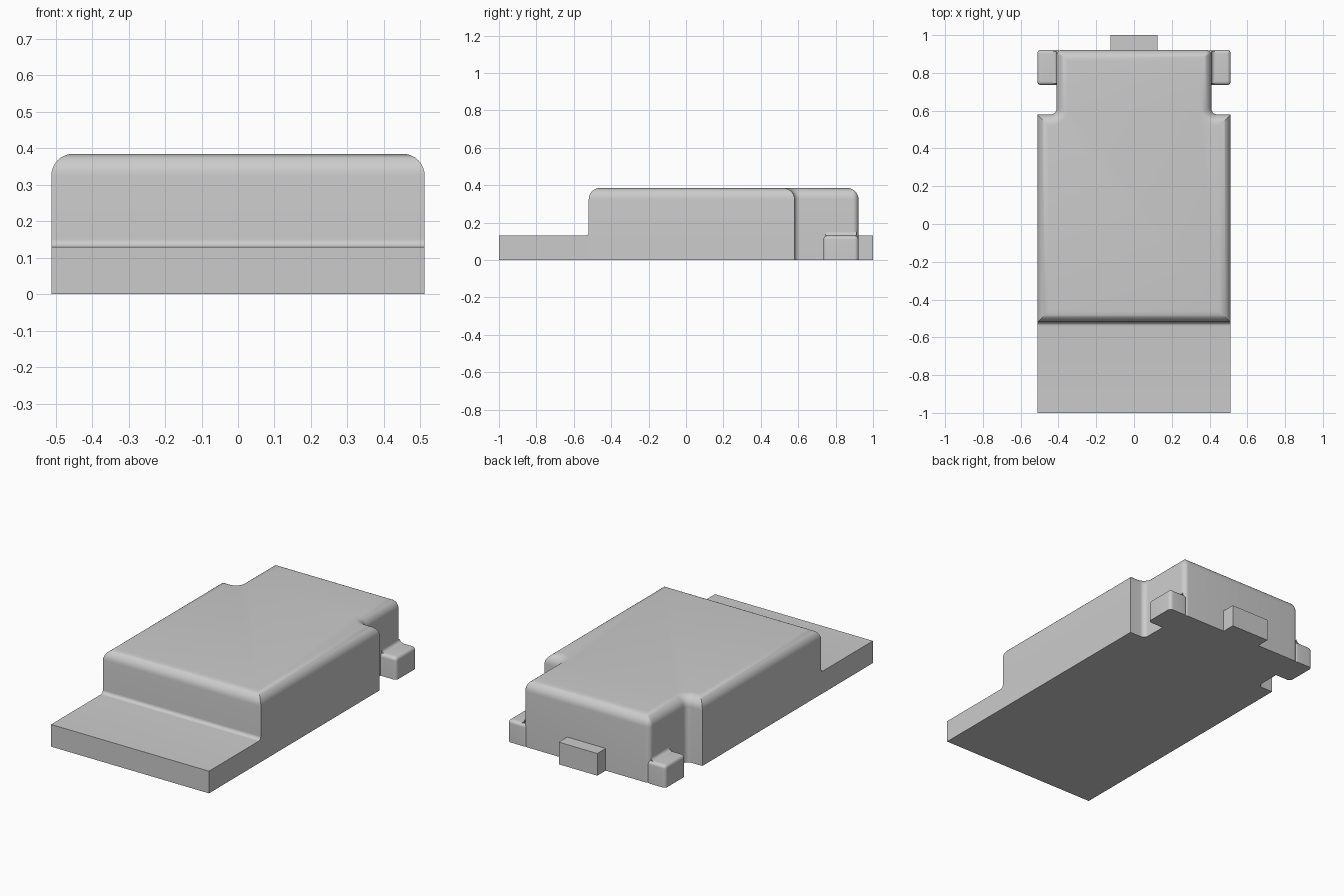
import bpy
import bmesh
from math import sin, cos, pi, radians
from mathutils import Vector

cube = bpy.data.objects.get("Cube")
if cube:
    bpy.data.objects.remove(cube, do_unlink=True)

STEPS = 8
HALF_WIDTH = 0.512
NECK = 0.41      # half width of the narrow rear
STEP_Z = 0.13    # height of the front plate, lugs and tab
COVE = 0.02      # radius of the small inner fillets

grey = bpy.data.materials.new("light grey")
grey.use_nodes = True
grey.diffuse_color = (0.6, 0.6, 0.6, 1)
grey.node_tree.nodes["Principled BSDF"].inputs["Base Color"].default_value = (0.6, 0.6, 0.6, 1)


def finish(name, bm):
    """Clean the mesh, link it and smooth its rounded edges."""
    bmesh.ops.remove_doubles(bm, verts=bm.verts, dist=1e-5)
    bmesh.ops.recalc_face_normals(bm, faces=bm.faces)
    mesh = bpy.data.meshes.new(name)
    bm.to_mesh(mesh)
    bm.free()
    mesh.materials.append(grey)
    obj = bpy.data.objects.new(name, mesh)
    bpy.context.collection.objects.link(obj)
    bpy.ops.object.select_all(action='DESELECT')
    obj.select_set(True)
    bpy.context.view_layer.objects.active = obj
    bpy.ops.object.shade_smooth_by_angle(angle=radians(30))
    return obj


def loft(name, rings):
    """Skin equal-length rings and cap both ends."""
    bm = bmesh.new()
    rows = [[bm.verts.new(p) for p in ring] for ring in rings]
    n = len(rows[0])
    for low, high in zip(rows, rows[1:]):
        for i in range(n):
            j = (i + 1) % n
            bm.faces.new((low[i], low[j], high[j], high[i]))
    bm.faces.new(rows[0][::-1])
    bm.faces.new(rows[-1])
    return finish(name, bm)


def outline(corners, inset, z):
    """Square-cornered loop moved inwards, with a radius on chosen corners."""
    ring = []
    n = len(corners)
    for i, (x, y, r) in enumerate(corners):
        p = Vector((x, y))
        a = (p - Vector(corners[i - 1][:2])).normalized()
        b = (Vector(corners[(i + 1) % n][:2]) - p).normalized()
        na, nb = Vector((-a.y, a.x)), Vector((-b.y, b.x))
        turn = 1 if a.x * b.y - a.y * b.x > 0 else -1
        q = p + inset * (na + nb)
        if r == 0:
            ring.append((q.x, q.y, z))
            continue
        radius = max(r - turn * inset, 0)
        centre = q + turn * radius * (na + nb)
        for k in range(STEPS + 1):
            t = k / STEPS * pi / 2
            v = centre - turn * radius * (na * cos(t) + nb * sin(t))
            ring.append((v.x, v.y, z))
    return ring


def rounded_prism(name, corners, height, radius):
    """Upright block with a rounded top rim."""
    rings = [outline(corners, 0, 0)]
    for k in range(STEPS + 1):
        t = k / STEPS * pi / 2
        rings.append(outline(corners, radius * (1 - cos(t)), height - radius * (1 - sin(t))))
    return loft(name, rings)


def cove(r):
    """Concave quarter arc from (r, 0) to (0, r)."""
    return [(r - r * sin(t), r - r * cos(t))
            for t in (k / STEPS * pi / 2 for k in range(STEPS + 1))]


# Main housing with a narrower rear
body = [(-HALF_WIDTH, -0.52, 0), (HALF_WIDTH, -0.52, 0), (HALF_WIDTH, 0.58, 0),
        (NECK, 0.58, 0.03), (NECK, 0.922, 0.03), (-NECK, 0.922, 0.03),
        (-NECK, 0.58, 0.03), (-HALF_WIDTH, 0.58, 0)]
rounded_prism("housing", body, 0.385, 0.06)

# Front plate, curving up into the housing
profile = [(-0.52, 0), (-1, 0), (-1, STEP_Z)]
profile += [(-0.52 - u, STEP_Z + v) for u, v in cove(COVE)]
loft("front_plate", [[(x, y, z) for y, z in profile] for x in (-HALF_WIDTH, HALF_WIDTH)])

# Rear side lugs, each with a fillet against the housing
for side, s in (("left", 1), ("right", -1)):
    x0, x1 = sorted((s * (NECK - COVE), s * HALF_WIDTH))
    lug = [(x0, 0.735, COVE), (x1, 0.735, COVE), (x1, 0.922, COVE), (x0, 0.922, COVE)]
    rounded_prism(side + "_lug", lug, STEP_Z, COVE)
    wedge = [(0, 0)] + cove(COVE)
    loft(side + "_lug_fillet", [[(s * (NECK + u), y, STEP_Z + v) for u, v in wedge]
                                for y in (0.745, 0.912)])

# Rear tab
tab = [(-0.125, 0), (0.125, 0), (0.125, STEP_Z), (-0.125, STEP_Z)]
loft("rear_tab", [[(x, y, z) for x, z in tab] for y in (0.922, 1)])
